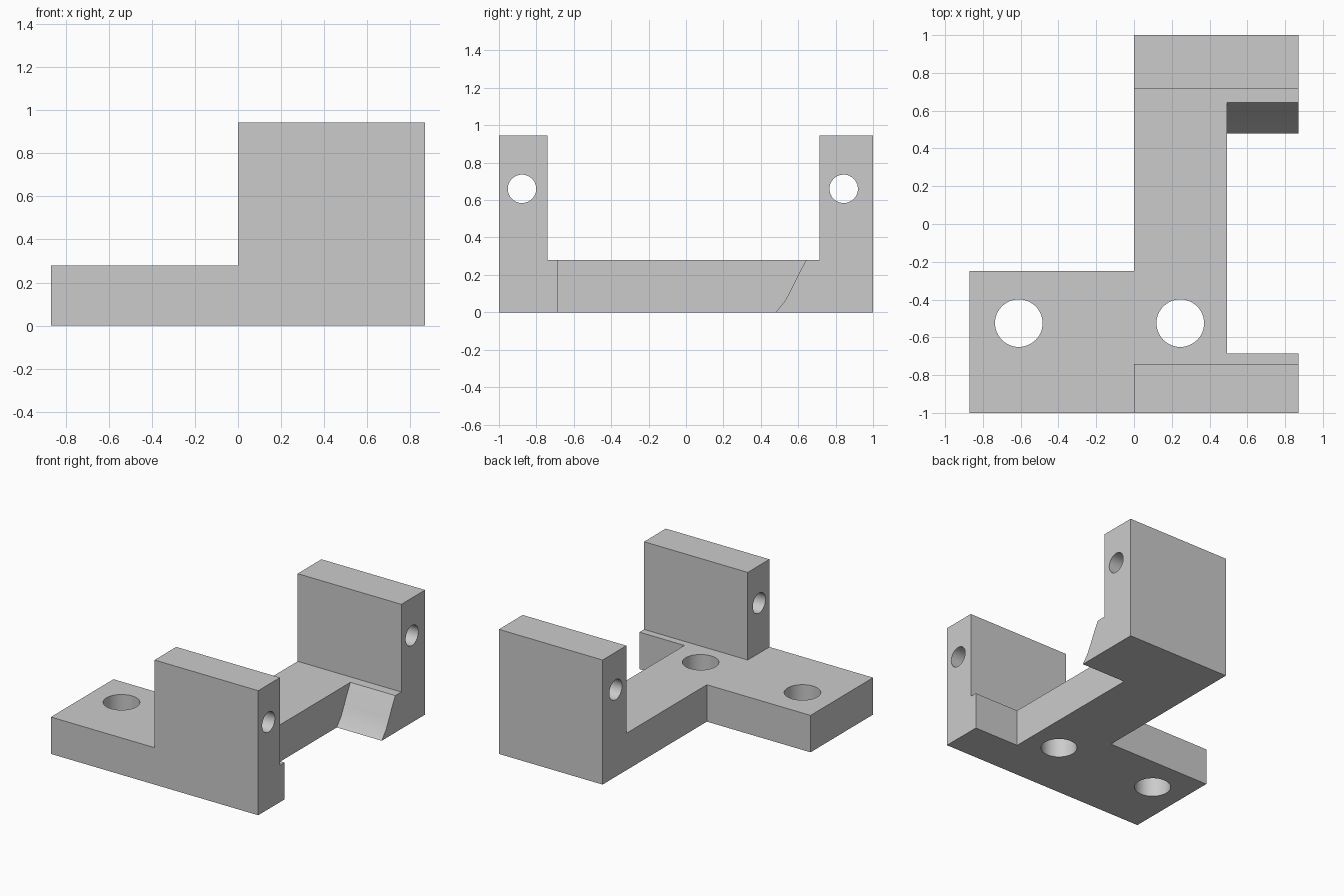
import bpy
import bmesh
from mathutils import Matrix, Vector

default = bpy.data.objects.get("Cube")
if default:
    bpy.data.objects.remove(default, do_unlink=True)

grey = bpy.data.materials.new("plain_grey")
grey.use_nodes = True
COLOUR = (0.6, 0.6, 0.6, 1)
grey.diffuse_color = COLOUR
grey.node_tree.nodes["Principled BSDF"].inputs["Base Color"].default_value = COLOUR

X_MAX, BASE, WALL = 0.87, 0.28, 0.945


def make(name, bm):
    bmesh.ops.recalc_face_normals(bm, faces=bm.faces)
    mesh = bpy.data.meshes.new(name)
    bm.to_mesh(mesh)
    bm.free()
    mesh.materials.append(grey)
    obj = bpy.data.objects.new(name, mesh)
    bpy.context.collection.objects.link(obj)
    return obj


def side_prism(name, profile, x0, x1):
    """Extrude a (y, z) profile along x."""
    bm = bmesh.new()
    face = bm.faces.new([bm.verts.new((x0, y, z)) for y, z in profile])
    ext = bmesh.ops.extrude_face_region(bm, geom=[face])
    verts = [v for v in ext["geom"] if isinstance(v, bmesh.types.BMVert)]
    bmesh.ops.translate(bm, verts=verts, vec=(x1 - x0, 0, 0))
    return make(name, bm)


def rod(name, centre, radius, length, axis):
    bm = bmesh.new()
    turn = Vector((0, 0, 1)).rotation_difference(Vector(axis)).to_matrix().to_4x4()
    bmesh.ops.create_cone(bm, cap_ends=True, segments=48, radius1=radius,
                          radius2=radius, depth=length,
                          matrix=Matrix.Translation(centre) @ turn)
    return make(name, bm)


def combine(target, tool, operation):
    mod = target.modifiers.new(operation, "BOOLEAN")
    mod.operation = operation
    mod.solver = "EXACT"
    mod.object = tool
    bpy.context.view_layer.objects.active = target
    bpy.ops.object.modifier_apply(modifier=mod.name)
    bpy.data.objects.remove(tool, do_unlink=True)


# U-shaped body: base strip with an upright wall at each end
bracket = side_prism("bracket", [(-1, 0), (1, 0), (1, WALL), (0.715, WALL),
                                 (0.715, BASE), (-0.74, BASE), (-0.74, WALL),
                                 (-1, WALL)], 0, X_MAX)

# Recess in the left side of the base, with a curved heel at the back
recess = side_prism("recess_cutter", [(-0.685, -0.1), (0.48, -0.1), (0.48, 0),
                                      (0.531, 0.063), (0.568, 0.135),
                                      (0.605, 0.21), (0.643, BASE),
                                      (0.643, 0.4), (-0.685, 0.4)], 0.493, 1)
combine(bracket, recess, "DIFFERENCE")

# Mounting tab on the right
tab = side_prism("mounting_tab", [(-1, 0), (-0.25, 0), (-0.25, BASE), (-1, BASE)],
                 -X_MAX, 0)
combine(bracket, tab, "UNION")

# Vertical screw holes
for x in (-0.61, 0.245):
    combine(bracket, rod("screw_hole_cutter", (x, -0.525, 0.1), 0.126, 0.6, (0, 0, 1)),
            "DIFFERENCE")

# Pin holes running sideways through the walls
for y in (-0.877, 0.843):
    combine(bracket, rod("pin_hole_cutter", (0.435, y, 0.66), 0.076, 1.2, (1, 0, 0)),
            "DIFFERENCE")

bpy.ops.object.select_all(action="DESELECT")
bracket.select_set(True)
bpy.context.view_layer.objects.active = bracket
bpy.ops.object.shade_smooth_by_angle(angle=0.4)
